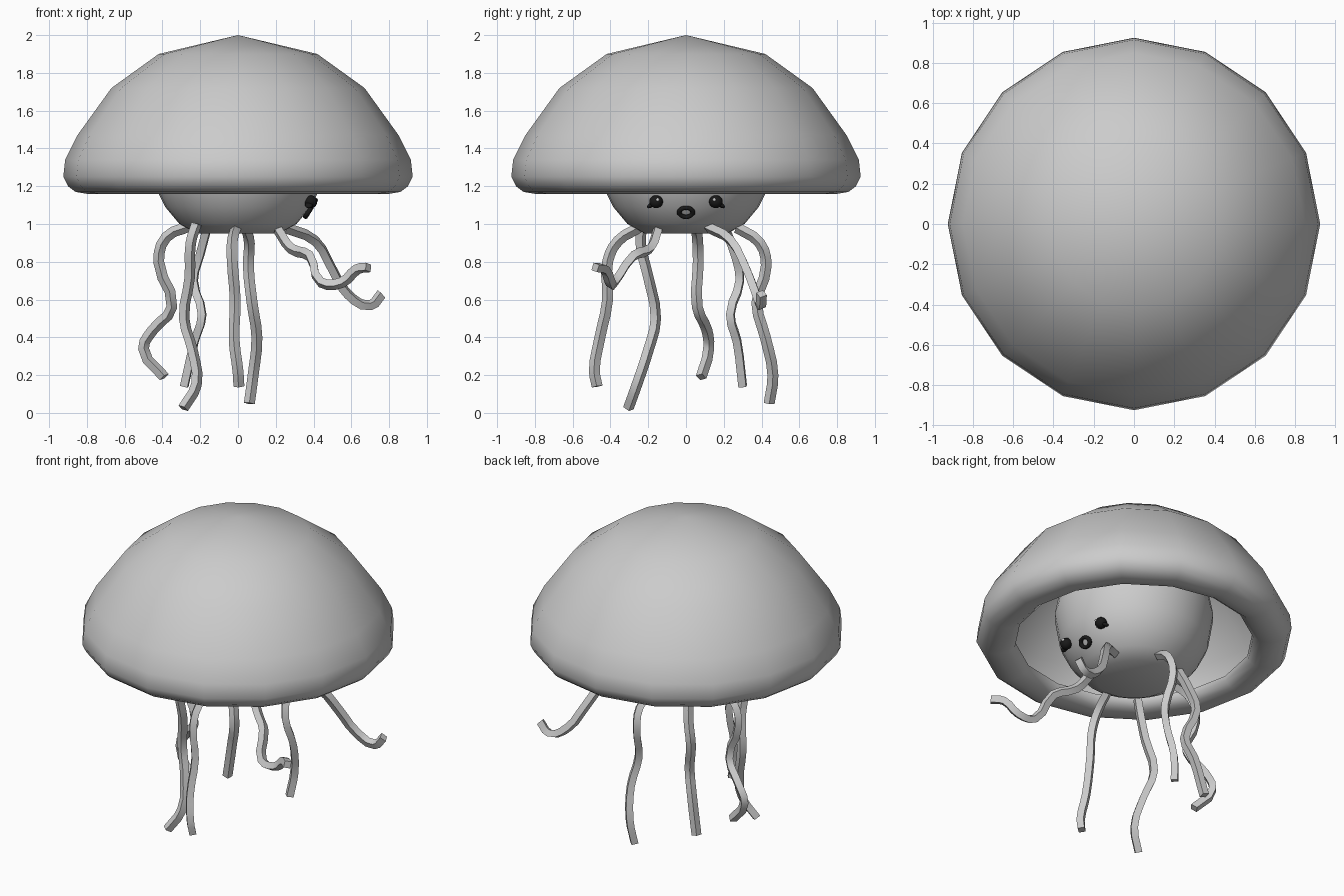
import bpy, bmesh, math
from mathutils import Vector

if "Cube" in bpy.data.objects:
    bpy.data.objects.remove(bpy.data.objects["Cube"])


def material(name, rgb):
    m = bpy.data.materials.new(name)
    m.diffuse_color = (*rgb, 1)
    m.use_nodes = True
    m.node_tree.nodes["Principled BSDF"].inputs["Base Color"].default_value = m.diffuse_color
    return m


black = material("black", (0.01, 0.01, 0.01))
white = material("white", (0.9, 0.9, 0.9))


def add_object(name, bm, mat=None):
    bmesh.ops.recalc_face_normals(bm, faces=bm.faces)
    for f in bm.faces:
        f.smooth = True
    me = bpy.data.meshes.new(name)
    bm.to_mesh(me)
    bm.free()
    if mat:
        me.materials.append(mat)
    ob = bpy.data.objects.new(name, me)
    bpy.context.collection.objects.link(ob)
    return ob


def lathe(name, profile, steps):
    bm = bmesh.new()
    vs = [bm.verts.new((r, 0, z)) for r, z in profile]
    es = [bm.edges.new(p) for p in zip(vs, vs[1:])]
    bmesh.ops.spin(bm, geom=vs + es, cent=(0, 0, 0), axis=(0, 0, 1),
                   angle=math.tau, steps=steps, use_duplicate=False)
    bmesh.ops.remove_doubles(bm, verts=bm.verts, dist=1e-4)
    return add_object(name, bm)


def ball(name, loc, scale, mat, rot=(0, 0, 0)):
    bm = bmesh.new()
    bmesh.ops.create_uvsphere(bm, u_segments=16, v_segments=10, radius=1)
    ob = add_object(name, bm, mat)
    ob.location, ob.scale, ob.rotation_euler = loc, scale, rot
    return ob


# Bell: 16-sided shell with a rim curled inward
lathe("bell", [(0, 2.0), (0.42, 1.90), (0.67, 1.72), (0.85, 1.47), (0.915, 1.34),
               (0.925, 1.25), (0.90, 1.20), (0.86, 1.17), (0.80, 1.16),
               (0.74, 1.17), (0.70, 1.20), (0.695, 1.23)], 16)

# Round body under the bell
body = lathe("body", [(0, 0.95), (0.22, 0.95), (0.31, 1.0), (0.385, 1.09),
                      (0.435, 1.19), (0.465, 1.37), (0.43, 1.55),
                      (0.33, 1.70), (0.18, 1.80), (0, 1.835)], 32)
bpy.context.view_layer.objects.active = body
body.select_set(True)
bpy.ops.object.shade_smooth_by_angle(angle=math.radians(35))

# Eyes with highlights and a small lash, mirrored across y
for side, s in (("left", 1), ("right", -1)):
    ball(side + "_eye", (0.385, 0.158 * s, 1.118), (0.035, 0.036, 0.034), black)
    ball(side + "_eye_lash", (0.375, 0.185 * s, 1.10), (0.02, 0.024, 0.012), black,
         (-0.6 * s, 0, 0))
    ball(side + "_eye_highlight", (0.415, 0.15 * s, 1.128), (0.009, 0.009, 0.009), white)

# Ring mouth
bpy.ops.mesh.primitive_torus_add(major_radius=0.036, minor_radius=0.013,
                                 major_segments=20, minor_segments=8,
                                 location=(0.372, 0, 1.062),
                                 rotation=(0, math.radians(122), 0))
mouth = bpy.context.object
mouth.name = "mouth"
mouth.scale = (0.8, 1, 1)
mouth.data.materials.append(black)
bpy.ops.object.shade_smooth()

# Tentacles: four-sided tubes swept along wavy paths
paths = {
    "back_left": [(-.25, .05, .99), (-.38, .06, .93), (-.42, .065, .8), (-.35, .06, .56),
                  (-.45, .11, .44), (-.50, .12, .34), (-.39, .08, .19)],
    "left_front": [(-.22, -.23, 1.0), (-.25, -.24, .9), (-.255, -.2, .72), (-.285, -.16, .5),
                   (-.24, -.2, .33), (-.22, -.26, .15), (-.29, -.305, .025)],
    "left_rear": [(-.16, .2, .99), (-.2, .26, .84), (-.235, .285, .7), (-.19, .235, .52),
                  (-.23, .27, .38), (-.285, .30, .14)],
    "front": [(-.01, -.25, .98), (-.03, -.36, .91), (-.03, -.415, .8), (-.015, -.415, .6),
              (-.02, -.46, .38), (0, -.485, .22), (.005, -.47, .14)],
    "rear": [(.04, .27, .98), (.06, .39, .9), (.055, .425, .78), (.075, .375, .58),
             (.1, .42, .4), (.08, .46, .2), (.06, .44, .05)],
    "right_front": [(.21, -.15, .97), (.28, -.19, .87), (.38, -.28, .83), (.44, -.38, .69),
                    (.55, -.40, .69), (.63, -.43, .76), (.69, -.48, .77)],
    "right_rear": [(.25, .12, .98), (.41, .24, .91), (.50, .32, .76), (.58, .37, .63),
                   (.70, .395, .57), (.76, .40, .63)],
}
for name, pts in paths.items():
    cu = bpy.data.curves.new(name + "_tentacle", "CURVE")
    cu.dimensions = "3D"
    cu.resolution_u = 3
    cu.bevel_depth = 0.029
    cu.bevel_resolution = 0
    cu.use_fill_caps = True
    sp = cu.splines.new("BEZIER")
    sp.bezier_points.add(len(pts) - 1)
    for bp, p in zip(sp.bezier_points, pts):
        bp.co = Vector(p)
        bp.handle_left_type = bp.handle_right_type = "AUTO"
    ob = bpy.data.objects.new(name + "_tentacle", cu)
    bpy.context.collection.objects.link(ob)
    bpy.ops.object.select_all(action="DESELECT")
    bpy.context.view_layer.objects.active = ob
    ob.select_set(True)
    bpy.ops.object.convert(target="MESH")
    bpy.ops.object.shade_smooth_by_angle(angle=math.radians(40))
